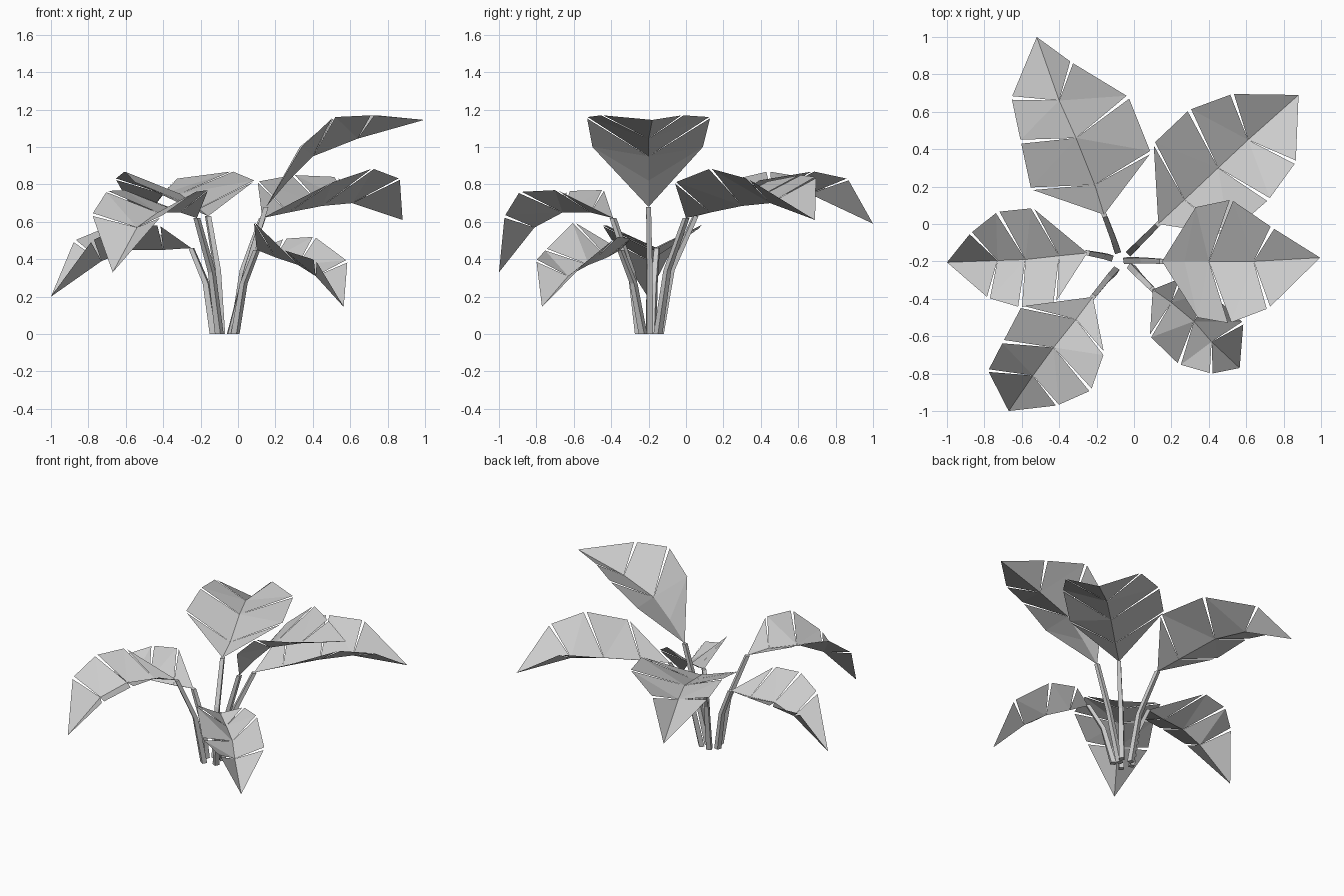
import bpy, bmesh
from mathutils import Vector

cube = bpy.data.objects.get("Cube")
if cube:
    bpy.data.objects.remove(cube)

grey = bpy.data.materials.new("plain_grey")
grey.use_nodes = True
grey.diffuse_color = (0.6, 0.6, 0.6, 1)
grey.node_tree.nodes["Principled BSDF"].inputs["Base Color"].default_value = (0.6, 0.6, 0.6, 1)

GAP = 0.011  # half the width of a slit at the leaf edge


def points(*coords):
    """Coordinates in hundredths of a unit."""
    return [Vector(c) / 100 for c in coords]


def finish(bm, name):
    mesh = bpy.data.meshes.new(name)
    bm.to_mesh(mesh)
    bm.free()
    mesh.materials.append(grey)
    bpy.context.collection.objects.link(bpy.data.objects.new(name, mesh))


def toward(a, b):
    return a + (b - a).normalized() * GAP


def blade(name, rib, left, right, first_slit):
    """Folded leaf blade: panels on both sides of the rib, slit between panels."""
    bm = bmesh.new()
    spine = [bm.verts.new(p) for p in rib]
    last = len(rib) - 1
    for edge, flip in ((left, False), (right, True)):
        edge = [rib[0]] + edge + [rib[last]]
        for i in range(last):
            a, b = edge[i], edge[i + 1]
            start = toward(a, b) if first_slit <= i else a
            end = toward(b, a) if first_slit <= i + 1 < last else b
            corners = [spine[i], spine[i + 1]]
            if i + 1 < last:
                corners.append(bm.verts.new(end))
            if i > 0:
                corners.append(bm.verts.new(start))
            bm.faces.new(corners[::-1] if flip else corners)
    bmesh.ops.remove_doubles(bm, verts=bm.verts, dist=0.0005)
    bmesh.ops.triangulate(bm, faces=bm.faces)
    finish(bm, name)


def stalk(name, path):
    """Square stalk that narrows toward the blade."""
    bm = bmesh.new()
    rings = []
    for i, p in enumerate(path):
        r = 0.017 - 0.002 * i
        out = Vector((p.x + 0.07, p.y + 0.2, 0)).normalized() * r
        side = Vector((-out.y, out.x, 0))
        rings.append([bm.verts.new(p + d) for d in
                      (out - side, out + side, side - out, -out - side)])
    for low, high in zip(rings, rings[1:]):
        for k in range(4):
            n = (k + 1) % 4
            bm.faces.new((low[k], low[n], high[n], high[k]))
    bm.faces.new(rings[0][::-1])
    bm.faces.new(rings[-1])
    finish(bm, name)


def leaf(name, root, rib, left, right, first_slit=1):
    rib = points(*rib)
    stalk(name + "_stalk", points(*root) + [rib[0]])
    blade(name + "_blade", rib, points(*left), points(*right), first_slit)


# Tall leaf on the left
leaf("left_leaf", [(-4, -19.5, 0), (5, -19.5, 36)],
     rib=[(15, -20, 68), (27, -20, 82), (40, -20, 95), (64, -20, 104.5), (99.5, -18, 114.5)],
     left=[(33, 9, 100), (52, 13, 116), (74, -2, 117)],
     right=[(34, -50, 100), (51, -53, 116), (72, -45, 117)], first_slit=2)

# Back leaves
leaf("back_left_leaf", [(-2, -15, 0), (3, -10, 34)],
     rib=[(13, 0, 62), (27, 13, 65), (45, 30, 68.5), (61, 45, 70), (88, 69, 61)],
     left=[(10.5, 43, 81.5), (29.5, 61, 85), (52.5, 69.5, 84)],
     right=[(50, -6, 81), (72, 13, 88.5), (86.5, 33, 83)])
leaf("back_right_leaf", [(-9, -14, 0), (-11, -8, 34)],
     rib=[(-16, 5, 63), (-21, 21, 67), (-31, 46, 75), (-40, 66, 75), (-52, 100, 59)],
     left=[(-55, 18.5, 81), (-60.5, 44, 87), (-65.5, 67.5, 83)],
     right=[(9, 38, 82), (-3, 68, 87), (-33.5, 86.5, 83)])

# Low front leaf on the left
leaf("front_left_leaf", [(-1.5, -23, 0), (3, -28, 27)],
     rib=[(10, -35, 45), (20, -42, 41), (32, -52, 37), (41.5, -63, 31), (56.5, -77, 14.5)],
     left=[(25, -29, 51), (41, -37, 52), (58.5, -53, 39)],
     right=[(8.5, -60, 60), (24, -75, 45), (41.5, -80, 39.5)])

# Front leaf on the right
leaf("front_right_leaf", [(-10, -25, 0), (-14, -29, 33)],
     rib=[(-22, -39, 62), (-31, -51, 65), (-43, -66, 65), (-54, -81, 57), (-67, -100, 33)],
     left=[(-16, -69, 77), (-23, -89, 76), (-41, -97, 63)],
     right=[(-60, -44, 77), (-70, -63, 76.5), (-78, -78.5, 64)])

# Low leaf on the right
leaf("right_leaf", [(-13, -18, 0), (-17, -17, 27)],
     rib=[(-25, -15.5, 46), (-40, -17, 45), (-58, -19, 45), (-73, -19.5, 39), (-100, -20.5, 20)],
     left=[(-42, -42, 58), (-61, -44.5, 58), (-78, -39.5, 50)],
     right=[(-54, 8.5, 58.5), (-73, 6.5, 56), (-87.5, -5, 50)])
